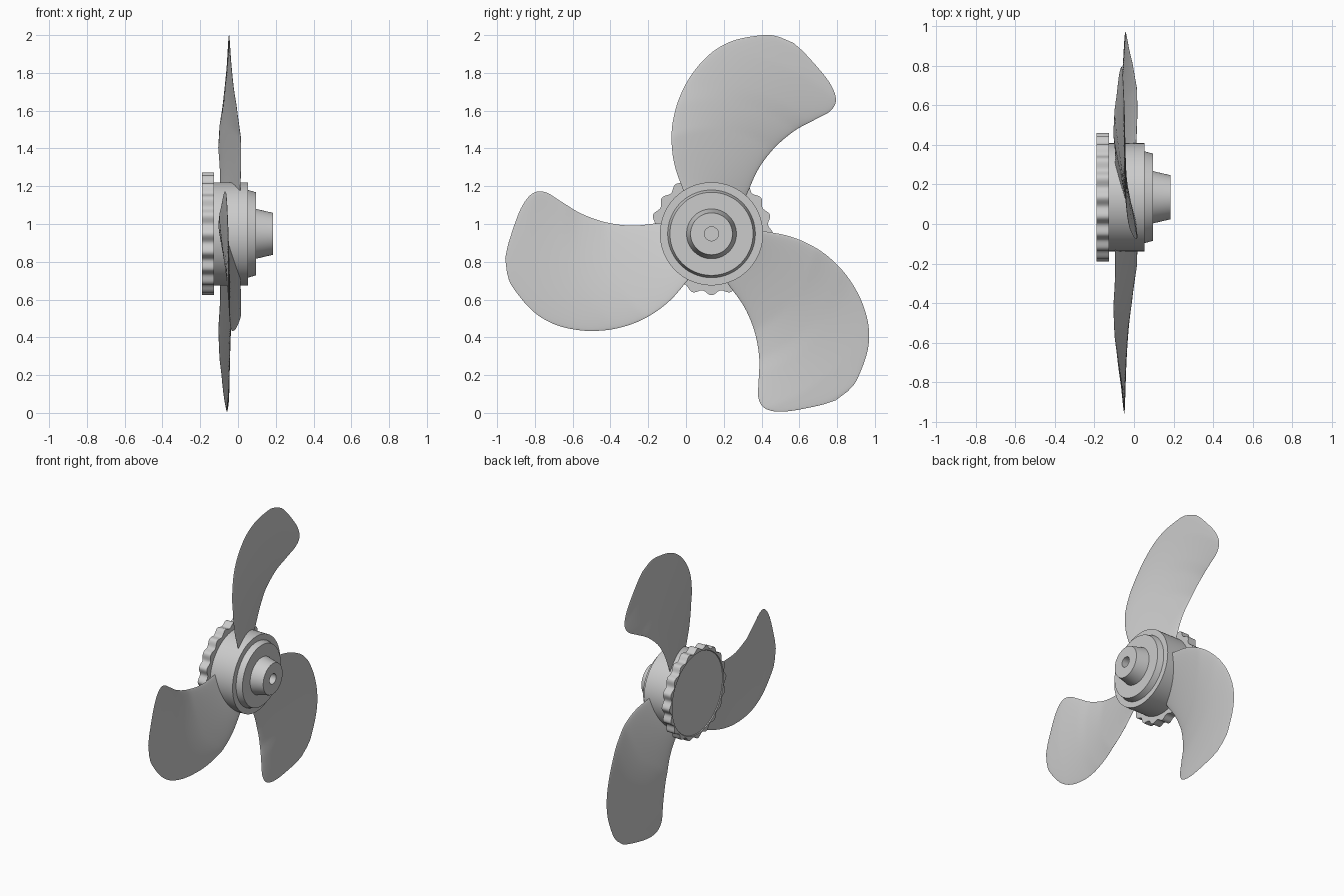
import bpy, bmesh, math
from mathutils import Matrix, Vector

if "Cube" in bpy.data.objects:
    bpy.data.objects.remove(bpy.data.objects["Cube"])

CY, CZ = 0.135, 0.948      # shaft centre
UNIT = 189.0               # outline units per model unit


def finish(bm, name, angle=35):
    bmesh.ops.remove_doubles(bm, verts=bm.verts, dist=1e-5)
    bmesh.ops.recalc_face_normals(bm, faces=bm.faces)
    me = bpy.data.meshes.new(name)
    bm.to_mesh(me)
    bm.free()
    ob = bpy.data.objects.new(name, me)
    bpy.context.collection.objects.link(ob)
    bpy.ops.object.select_all(action='DESELECT')
    ob.select_set(True)
    bpy.context.view_layer.objects.active = ob
    bpy.ops.object.shade_smooth_by_angle(angle=math.radians(angle))
    return ob


def lathe(name, profile, n=96, wave=None):
    """Turn (x, radius) points round the shaft; wave alters each radius."""
    bm = bmesh.new()
    rings = []
    for x, r in profile:
        ring = []
        for i in range(n):
            a = 2 * math.pi * i / n
            rr = wave(r, a) if wave else r
            ring.append(bm.verts.new((x, CY + rr * math.sin(a), CZ + rr * math.cos(a))))
        rings.append(ring)
    for p, q in zip(rings, rings[1:]):
        for i in range(n):
            j = (i + 1) % n
            bm.faces.new((p[i], p[j], q[j], q[i]))
    bm.faces.new(rings[0])
    bm.faces.new(rings[-1])
    return finish(bm, name)


def spline(pts, t):
    """Catmull-Rom through pts, t in 0..1."""
    f = t * (len(pts) - 1)
    i = min(int(f), len(pts) - 2)
    u = f - i
    p1, p2 = Vector(pts[i]), Vector(pts[i + 1])
    p0 = Vector(pts[i - 1]) if i else 2 * p1 - p2
    p3 = Vector(pts[i + 2]) if i + 2 < len(pts) else 2 * p2 - p1
    return 0.5 * (2 * p1 + (p2 - p0) * u + (2 * p0 - 5 * p1 + 4 * p2 - p3) * u * u
                  + (3 * p1 - p0 - 3 * p2 + p3) * u ** 3)


# Blade edges from root to tip, measured from the shaft centre
LEAD = [(-20, 23), (-28, 43), (-37, 69), (-40, 94), (-38, 116), (-31, 139),
        (-18, 162), (1, 182), (24, 194), (54, 199), (68, 197)]
TRAIL = [(28, 23), (36, 41), (47, 65), (63, 86), (83, 103), (103, 114),
         (119, 123), (124.5, 135), (117, 153), (95, 179), (82, 191)]
# Pitch (x shift per degree) at radius
PITCH = [(0, .0010), (52, .0014), (85, .0018), (105, .0020), (134, .0016),
         (148, .0012), (183, .0005), (215, .0002)]


def pitch(r):
    for (a, ka), (b, kb) in zip(PITCH, PITCH[1:]):
        if r <= b:
            return ka + (kb - ka) * (r - a) / (b - a)
    return PITCH[-1][1]


def blade(name, turn, rows=60, cols=24):
    bm = bmesh.new()
    sides = []
    for side in (1, -1):
        grid = []
        for i in range(rows + 1):
            t = i / rows
            a, b = spline(LEAD, t), spline(TRAIL, t)
            row = []
            for j in range(cols + 1):
                s = 0.5 - 0.5 * math.cos(math.pi * j / cols)
                y, z = a.lerp(b, s)
                x = -0.045 - pitch(math.hypot(y, z)) * (math.degrees(math.atan2(y, z)) - 7)
                half = 0.012 * math.sqrt(max(0, 4 * s * (1 - s))) * (1 - t ** 3)
                row.append(bm.verts.new((x + side * half, y / UNIT, z / UNIT)))
            grid.append(row)
        for p, q in zip(grid, grid[1:]):
            for j in range(cols):
                bm.faces.new((p[j], p[j + 1], q[j + 1], q[j]))
        sides.append(grid)
    bm.transform(Matrix.Translation((0, CY, CZ)) @ Matrix.Rotation(turn, 4, 'X'))
    return finish(bm, name, 50)


# Hub body with stepped front, tapered nose and shaft hole
lathe("hub", [(-0.13, 0.273), (0.053, 0.273), (0.053, 0.232), (0.095, 0.22),
              (0.095, 0.132), (0.185, 0.111), (0.185, 0.037), (0.10, 0.037)])

# Scalloped grip ring at the back, with a slightly recessed cover
lathe("grip_ring", [(-0.184, 0.29), (-0.19, 0.293), (-0.19, 0.314), (-0.127, 0.314), (-0.127, 0.20)],
      240, lambda r, a: r + (0.011 * math.cos(20 * a) if r > 0.30 else 0))

# Three blades
for k in range(3):
    blade(f"blade_{k + 1}", k * 2 * math.pi / 3)
